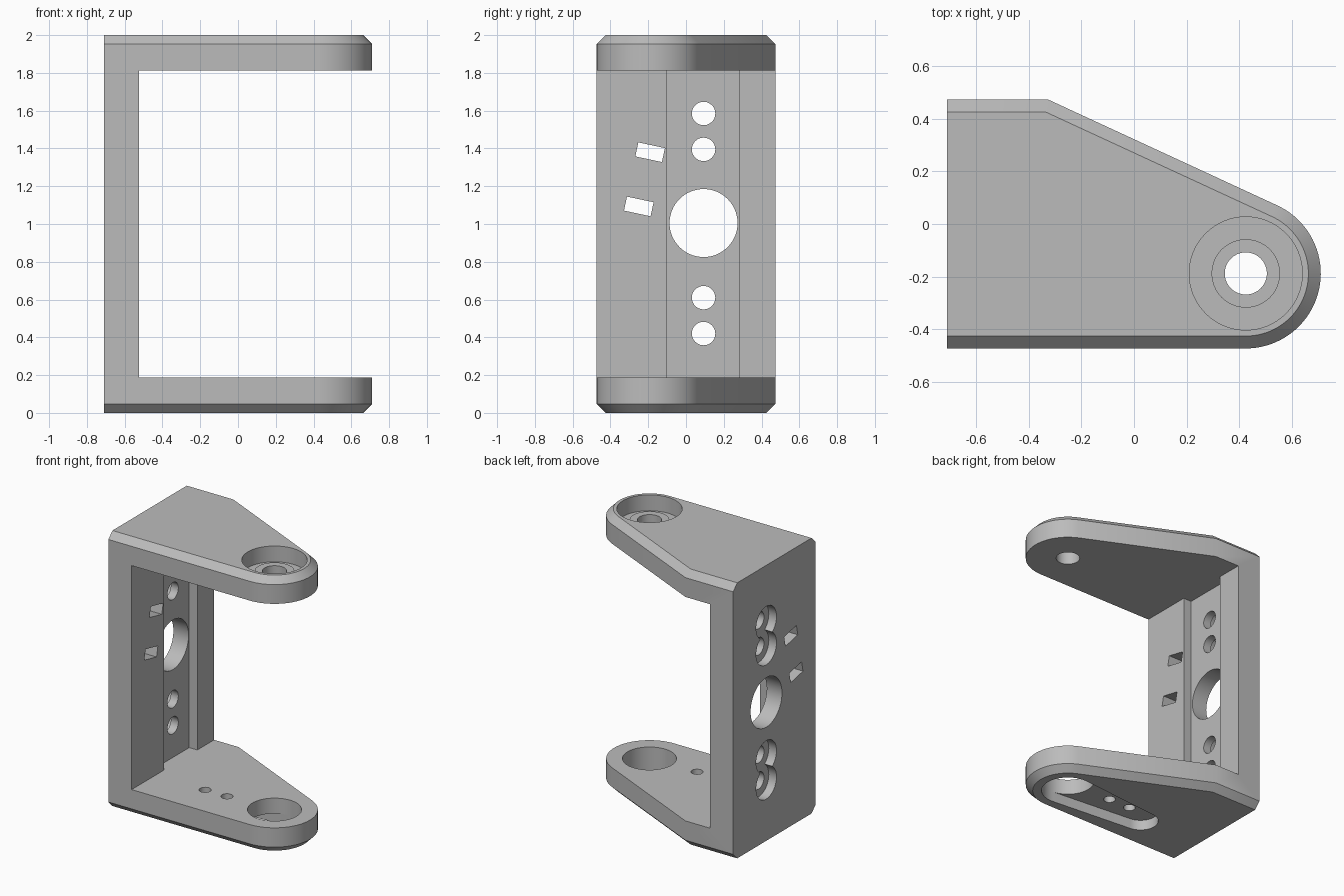
import bpy, bmesh, math
from mathutils import Matrix

if "Cube" in bpy.data.objects:
    bpy.data.objects.remove(bpy.data.objects["Cube"])

PX, PY, R = 0.425, -0.188, 0.285      # pivot centre and arm tip radius
BACK, TOP = -0.71, 0.473              # rear face, straight side
THICK, CH = 0.187, 0.047              # wall thickness, chamfer
TANGENT = math.radians(65.2)

grey = bpy.data.materials.new("light_grey")
grey.diffuse_color = (0.5, 0.5, 0.5, 1)
grey.use_nodes = True
grey.node_tree.nodes["Principled BSDF"].inputs["Base Color"].default_value = grey.diffuse_color


def loft(name, rings):
    """Solid through matching rings of 3D points."""
    bm = bmesh.new()
    loops = [[bm.verts.new(p) for p in ring] for ring in rings]
    n = len(loops[0])
    for a, b in zip(loops, loops[1:]):
        for i in range(n):
            j = (i + 1) % n
            bm.faces.new((a[i], a[j], b[j], b[i]))
    bm.faces.new(loops[0][::-1])
    bm.faces.new(loops[-1])
    bmesh.ops.recalc_face_normals(bm, faces=bm.faces)
    me = bpy.data.meshes.new(name)
    bm.to_mesh(me)
    bm.free()
    ob = bpy.data.objects.new(name, me)
    bpy.context.collection.objects.link(ob)
    return ob


def arc(cx, cy, r, a0, a1, n):
    return [(cx + r * math.cos(a0 + (a1 - a0) * i / n),
             cy + r * math.sin(a0 + (a1 - a0) * i / n)) for i in range(n + 1)]


def outline(inset, z):
    """Arm outline: straight sides, a slanted side and a round tip."""
    r, y = R - inset, TOP - inset
    x = PX + (r - math.sin(TANGENT) * (y - PY)) / math.cos(TANGENT)
    pts = [(BACK, PY - r)] + arc(PX, PY, r, -math.pi / 2, TANGENT, 40) + [(x, y), (BACK, y)]
    return [(px, py, z) for px, py in pts]


def prism(pts, z0, z1):
    return loft("cutter", [[(x, y, z) for x, y in pts] for z in (z0, z1)])


def cyl_z(x, y, r, z0, z1, n=64):
    return prism(arc(x, y, r, 0, 2 * math.pi * (n - 1) / n, n - 1), z0, z1)


def cyl_x(y, z, r, x0, x1, n=48):
    pts = arc(y, z, r, 0, 2 * math.pi * (n - 1) / n, n - 1)
    return loft("cutter", [[(x, a, b) for a, b in pts] for x in (x0, x1)])


def box(x0, x1, y0, y1, z0, z1):
    return prism([(x0, y0), (x1, y0), (x1, y1), (x0, y1)], z0, z1)


def cut(target, tool, op='DIFFERENCE'):
    mod = target.modifiers.new("bool", 'BOOLEAN')
    mod.operation, mod.solver, mod.object = op, 'EXACT', tool
    bpy.context.view_layer.objects.active = target
    bpy.ops.object.modifier_apply(modifier=mod.name)
    bpy.data.objects.remove(tool)


# Bracket body with chamfered outer rims, opened up into a C shape
body = loft("bracket", [outline(CH, 0), outline(0, CH), outline(0, 2 - CH), outline(CH, 2)])
cut(body, box(BACK + THICK, 1, -1, 1, THICK, 2 - THICK))

# Vertical channel on the inner face of the wall
FLOOR = BACK + THICK - 0.065
cut(body, box(FLOOR, BACK + THICK + 0.1, -0.10, 0.28, THICK, 2 - THICK))

# Wall holes: central opening and screw holes, countersunk from the rear
MID = 0.093
cut(body, cyl_x(MID, 1.005, 0.18, -1, -0.4, 64))
for z in (0.42, 0.61, 1.395, 1.585):
    cut(body, cyl_x(MID, z, 0.062, -1, -0.4))
    cut(body, cyl_x(MID, z, 0.117, -1, BACK + 0.062))

# Tilted strap slots
for y, z in ((-0.19, 1.38), (-0.25, 1.093)):
    slot = box(-1, -0.4, -0.072, 0.072, -0.038, 0.038)
    slot.data.transform(Matrix.Translation((0, y, z)) @ Matrix.Rotation(math.radians(-12), 4, 'X'))
    cut(body, slot)

# Upper arm: bearing pocket with a raised shoulder and axle hole
pocket = cyl_z(PX, PY, 0.215, 2 - 0.115, 2.2)
cut(pocket, cyl_z(PX, PY, 0.13, 1.8, 2 - 0.08))
cut(body, pocket)
cut(body, cyl_z(PX, PY, 0.08, 1.7, 2.2))

# Lower arm: round opening, tapered recess underneath, two screw holes
cut(body, cyl_z(PX, PY, 0.178, -0.2, 0.4))
r0, r1, length = 0.178, 0.12, 0.64
a = math.acos((r0 - r1) / length)
recess = (arc(PX, PY, r0, a - math.pi, math.pi - a, 32)
          + arc(PX - length, PY, r1, math.pi - a, math.pi + a, 24))
cut(body, prism(recess, -0.2, 0.075))
for dx in (0.375, 0.55):
    cut(body, cyl_z(PX - dx, PY - 0.01, 0.04, -0.2, 0.4, 32))

# Finish
body.data.materials.clear()
body.data.materials.append(grey)
for p in body.data.polygons:
    p.material_index = 0
bpy.ops.object.select_all(action='DESELECT')
body.select_set(True)
bpy.context.view_layer.objects.active = body
bpy.ops.object.shade_smooth_by_angle(angle=math.radians(30))
